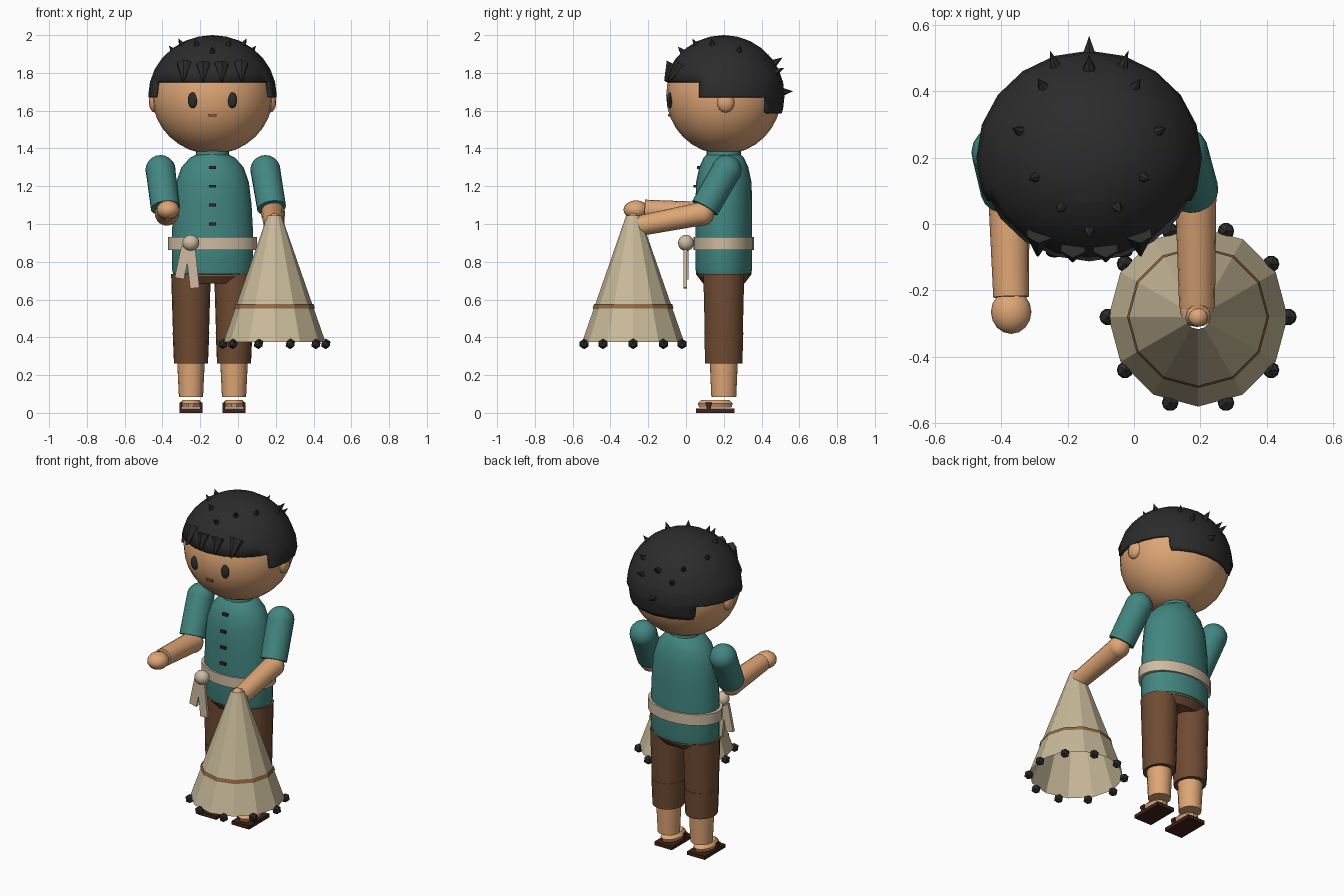
import bpy, bmesh, math
from mathutils import Vector, Matrix

if "Cube" in bpy.data.objects:
    bpy.data.objects.remove(bpy.data.objects["Cube"])

CX, CY = -0.135, 0.20          # body axis
HEAD = Vector((CX, CY, 1.68))


def material(name, rgb):
    m = bpy.data.materials.new(name)
    m.diffuse_color = (*rgb, 1)
    m.use_nodes = True
    m.node_tree.nodes["Principled BSDF"].inputs["Base Color"].default_value = m.diffuse_color
    return m


SKIN = material("skin", (0.73, 0.38, 0.18))
TEAL = material("teal cloth", (0.055, 0.24, 0.22))
BROWN = material("brown cloth", (0.16, 0.07, 0.032))
DARK = material("dark leather", (0.05, 0.016, 0.01))
BLACK = material("black hair", (0.025, 0.025, 0.026))
CREAM = material("cream net", (0.58, 0.49, 0.32))
SASH = material("sash beige", (0.62, 0.50, 0.36))
TAN = material("tan cord", (0.29, 0.14, 0.055))
LIP = material("lip brown", (0.27, 0.08, 0.04))


def finish(bm, name, mat, smooth=True):
    bmesh.ops.recalc_face_normals(bm, faces=bm.faces)
    me = bpy.data.meshes.new(name)
    bm.to_mesh(me)
    bm.free()
    ob = bpy.data.objects.new(name, me)
    bpy.context.collection.objects.link(ob)
    me.materials.append(mat)
    if smooth:
        bpy.ops.object.select_all(action='DESELECT')
        ob.select_set(True)
        bpy.context.view_layer.objects.active = ob
        bpy.ops.object.shade_smooth_by_angle(angle=math.radians(35))
    return ob


def ball(name, c, r, mat, seg=16, rings=10):
    bm = bmesh.new()
    bmesh.ops.create_uvsphere(bm, u_segments=seg, v_segments=rings, radius=1)
    bm.transform(Matrix.Translation(c) @ Matrix.Diagonal((*r, 1)))
    return finish(bm, name, mat)


def limb(name, a, b, r1, r2, mat, seg=16, smooth=True):
    """Tapered cylinder or cone from a to b."""
    a, b = Vector(a), Vector(b)
    d = b - a
    bm = bmesh.new()
    bmesh.ops.create_cone(bm, cap_ends=True, segments=seg, radius1=r1,
                          radius2=r2, depth=d.length)
    bm.transform(Matrix.Translation((a + b) / 2) @ d.to_track_quat('Z', 'Y').to_matrix().to_4x4())
    return finish(bm, name, mat, smooth)


def box(name, c, size, mat, tilt=0):
    bm = bmesh.new()
    bmesh.ops.create_cube(bm, size=1)
    bm.transform(Matrix.Translation(c) @ Matrix.Rotation(tilt, 4, 'Y') @ Matrix.Diagonal((*size, 1)))
    return finish(bm, name, mat, False)


def loft(name, rows, mat, x=CX, y=CY, seg=24, caps=True, smooth=True):
    """Elliptical rings (z, half width, half depth) joined into one skin."""
    bm = bmesh.new()
    rings = []
    for z, rx, ry in rows:
        rings.append([bm.verts.new((x + rx * math.cos(math.tau * i / seg),
                                    y + ry * math.sin(math.tau * i / seg), z))
                      for i in range(seg)])
    for lo, hi in zip(rings, rings[1:]):
        for i in range(seg):
            j = (i + 1) % seg
            bm.faces.new((lo[i], lo[j], hi[j], hi[i]))
    if caps:
        bm.faces.new(rings[0][::-1])
        bm.faces.new(rings[-1])
    return finish(bm, name, mat, smooth)


# Head, ears and face
ball("head", HEAD, (0.32, 0.305, 0.31), SKIN, 24, 16)
for s, side in ((-1, "left"), (1, "right")):
    ball(side + "_ear", (CX + s * 0.305, 0.21, 1.645), (0.032, 0.048, 0.055), SKIN, 12, 8)
    ball(side + "_eye", (CX + s * 0.105, -0.085, 1.655), (0.026, 0.016, 0.042), BLACK, 14, 8)
box("mouth", (CX, -0.087, 1.575), (0.042, 0.016, 0.014), LIP)

# Hair cap with a stepped lower edge: fringe, sides, nape
HR = Vector((0.34, 0.322, 0.32))
bm = bmesh.new()
bmesh.ops.create_uvsphere(bm, u_segments=20, v_segments=14, radius=1)
bm.transform(Matrix.Translation(HEAD) @ Matrix.Diagonal((*HR, 1)))
for co, no in (((0, 0, 1.755), (0, 0, 1)), ((0, 0, 1.67), (0, 0, 1)), ((0, 0, 1.585), (0, 0, 1)),
               ((0, 0.07, 0), (0, 1, 0)), ((0, 0.425, 0), (0, 1, 0))):
    bmesh.ops.bisect_plane(bm, geom=bm.verts[:] + bm.edges[:] + bm.faces[:],
                           plane_co=co, plane_no=no)
doomed = []
for f in bm.faces:
    c = f.calc_center_median()
    floor = 1.755 if c.y < 0.07 else 1.67 if c.y < 0.425 else 1.585
    if c.z < floor:
        doomed.append(f)
bmesh.ops.delete(bm, geom=doomed, context='FACES')
hair = finish(bm, "hair_cap", BLACK)
mod = hair.modifiers.new("thickness", 'SOLIDIFY')
mod.thickness, mod.offset = 0.02, -1


# Hair spikes stand along the surface normal
def spike(name, dx, dy, z=None, r=0.02, length=0.05):
    if z is None:
        z = HR.z * math.sqrt(max(0, 1 - (dx / HR.x) ** 2 - (dy / HR.y) ** 2))
    n = Vector((dx / HR.x, dy / HR.y, z / HR.z)).normalized()
    p = HEAD + Vector(n[i] * HR[i] for i in range(3))
    limb(name, p - n * 0.012, p + n * length, r, 0, BLACK, 6, False)


for i, (dx, dy) in enumerate(((0.14, 0.215), (0.21, 0.08), (0.165, -0.06), (0.085, -0.15))):
    for s in (-1, 1):
        spike(f"hair_spike_{i}_{s}", s * dx, dy, length=0.035)
for s in (-1, 1):
    spike(f"back_spike_{s}", s * 0.105, 0.285, 0.13)
spike("crown_front_spike", 0, -0.22, length=0.035)
spike("upper_back_spike", 0, 0.27, r=0.023)
spike("rear_spike", 0, 0.318, 0.02, r=0.023, length=0.045)

# Fringe tufts hang over the forehead
for dx, yb, yt in ((0.05, -0.065, -0.112), (0.155, -0.025, -0.095)):
    for s in (-1, 1):
        limb(f"fringe_tuft_{dx}_{s}", (CX + s * dx * 0.97, yb, 1.845), (CX + s * dx, yt, 1.757),
             0.042, 0.004, BLACK, 6, False)

# Shirt, sash, buttons
loft("shirt", [(0.725, 0.205, 0.142), (0.76, 0.215, 0.15), (0.95, 0.215, 0.15), (1.1, 0.207, 0.15),
               (1.22, 0.193, 0.147), (1.3, 0.165, 0.13), (1.35, 0.12, 0.107),
               (1.375, 0.07, 0.085)], TEAL)
loft("collar", [(1.33, 0.095, 0.095), (1.39, 0.085, 0.09)], TEAL)
loft("sash", [(0.862, 0.235, 0.16), (0.93, 0.235, 0.16)], SASH)
for i, (z, y) in enumerate(((1.3, 0.069), (1.2, 0.05), (1.1, 0.049), (1.0, 0.048))):
    box(f"button_{i}", (CX, y, z), (0.036, 0.022, 0.015), DARK)

# Sash knot with two hanging tails
ball("sash_knot", (-0.25, 0.0, 0.9), (0.045, 0.042, 0.043), SASH)
box("sash_tail_left", (-0.293, 0.003, 0.795), (0.05, 0.018, 0.17), SASH, math.radians(12))
box("sash_tail_right", (-0.24, -0.003, 0.765), (0.05, 0.018, 0.21), SASH, math.radians(-6))

# Trousers, shins, feet and sandals
loft("trouser_hips", [(0.685, 0.165, 0.11), (0.735, 0.207, 0.147), (0.76, 0.2, 0.14)], BROWN)
for s, side in ((-1, "left"), (1, "right")):
    x = CX + s * 0.114
    loft(side + "_trouser_upper", [(0.41, 0.095, 0.102), (0.735, 0.105, 0.11)], BROWN, x, seg=18)
    loft(side + "_trouser_lower", [(0.262, 0.09, 0.1), (0.425, 0.097, 0.105)], BROWN, x, seg=18)
    loft(side + "_shin", [(0.085, 0.064, 0.066), (0.29, 0.074, 0.075)], SKIN, x, seg=16)
    loft(side + "_foot", [(0.028, 0.05, 0.088), (0.05, 0.06, 0.095), (0.068, 0.044, 0.075)],
         SKIN, x, 0.155, 14)
    box(side + "_sandal_sole", (x, 0.155, 0.011), (0.122, 0.205, 0.022), DARK)
    box(side + "_sandal_strap", (x, 0.12, 0.048), (0.122, 0.035, 0.016), DARK)
    for e in (-1, 1):
        box(f"{side}_strap_side_{e}", (x + e * 0.055, 0.12, 0.033), (0.012, 0.025, 0.035), DARK)

# Arms: left hand reaches out, right hand holds the net
for side, sh, el, wr in (
        ("left", (-0.41, 0.215, 1.285), (-0.385, 0.1, 1.085), (-0.37, -0.22, 1.075)),
        ("right", (0.145, 0.215, 1.285), (0.178, 0.1, 1.085), (0.19, -0.25, 0.99))):
    ball(side + "_shoulder", sh, (0.08, 0.08, 0.08), TEAL)
    limb(side + "_sleeve", sh, el, 0.079, 0.077, TEAL)
    elbow = Vector(el) + Vector((0.008, -0.015, -0.03))
    ball(side + "_elbow", elbow, (0.064, 0.064, 0.064), SKIN)
    limb(side + "_forearm", elbow, wr, 0.062, 0.054, SKIN)
ball("left_hand", (-0.37, -0.265, 1.075), (0.061, 0.066, 0.05), SKIN)
ball("right_hand", (0.19, -0.265, 0.995), (0.052, 0.045, 0.05), SKIN)

# Faceted casting net, open below, with cord band and weights
NX, NY = 0.193, -0.28
net = loft("casting_net", [(0.375, 0.27, 0.27), (1.045, 0.037, 0.037)], CREAM,
           NX, NY, 12, caps=False, smooth=False)
loft("net_band", [(0.553, 0.214, 0.214), (0.576, 0.207, 0.207)], TAN, NX, NY, 12,
     caps=False, smooth=False)
ball("net_grip", (NX, NY, 1.03), (0.03, 0.03, 0.027), SKIN, 12, 8)
for i in range(10):
    a = math.tau * i / 10
    bm = bmesh.new()
    bmesh.ops.create_icosphere(bm, subdivisions=1, radius=0.028)
    bm.transform(Matrix.Translation((NX + 0.272 * math.cos(a), NY + 0.272 * math.sin(a), 0.365)))
    finish(bm, f"net_weight_{i}", BLACK, False)
